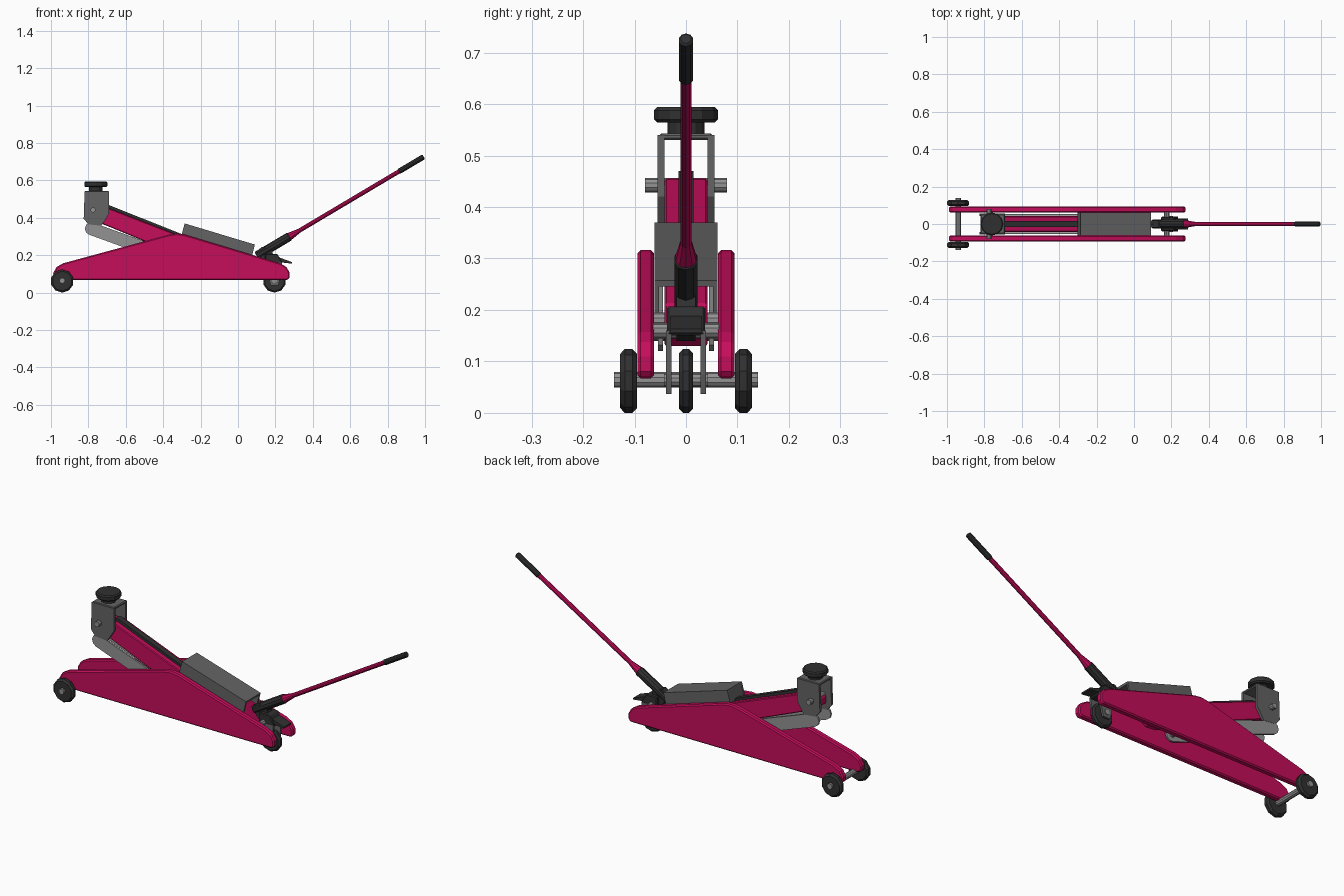
import bpy, bmesh, math
from mathutils import Vector

if "Cube" in bpy.data.objects:
    bpy.data.objects.remove(bpy.data.objects["Cube"])


def material(name, rgb):
    m = bpy.data.materials.new(name)
    m.diffuse_color = (*rgb, 1)
    m.use_nodes = True
    m.node_tree.nodes["Principled BSDF"].inputs["Base Color"].default_value = m.diffuse_color
    return m


MAGENTA = material("magenta paint", (0.56, 0.004, 0.105))
DARK = material("dark rubber", (0.03, 0.03, 0.03))
GREY = material("mid grey steel", (0.125, 0.125, 0.125))
LIGHT = material("light grey steel", (0.29, 0.29, 0.29))


def finish(bm, name, mat, bevel=0.0):
    bmesh.ops.recalc_face_normals(bm, faces=bm.faces)
    me = bpy.data.meshes.new(name)
    bm.to_mesh(me)
    bm.free()
    me.materials.append(mat)
    ob = bpy.data.objects.new(name, me)
    bpy.context.collection.objects.link(ob)
    if bevel:
        b = ob.modifiers.new("bevel", "BEVEL")
        b.width = bevel
        b.segments = 1
        b.limit_method = "ANGLE"
        b.angle_limit = math.radians(50)
    return ob


def prism(name, pts, y0, y1, mat, bevel=0.0):
    """Extrude a side (x, z) profile from y0 to y1."""
    bm = bmesh.new()
    f = bm.faces.new([bm.verts.new((x, y0, z)) for x, z in pts])
    new = bmesh.ops.extrude_face_region(bm, geom=[f])["geom"]
    bmesh.ops.translate(bm, vec=(0, y1 - y0, 0),
                        verts=[v for v in new if isinstance(v, bmesh.types.BMVert)])
    return finish(bm, name, mat, bevel)


def pair(name, pts, y0, y1, mat, bevel=0.0):
    for side, s in (("right", -1), ("left", 1)):
        prism(f"{name}_{side}", pts, s * y0, s * y1, mat, bevel)


def rod(name, a, b, r, mat, r2=None, sides=10, bevel=0.0):
    """Cylinder or cone from point a to point b."""
    a, b = Vector(a), Vector(b)
    d = b - a
    bm = bmesh.new()
    bmesh.ops.create_cone(bm, cap_ends=True, segments=sides, radius1=r,
                          radius2=r if r2 is None else r2, depth=d.length)
    bm.transform(d.to_track_quat("Z", "Y").to_matrix().to_4x4())
    bmesh.ops.translate(bm, vec=(a + b) / 2, verts=bm.verts)
    return finish(bm, name, mat, bevel)


def cross(name, x, z, half, r, mat=LIGHT):
    return rod(name, (x, -half, z), (x, half, z), r, mat)


def bar(a, b, w, n=5):
    """Round-ended bar outline between two (x, z) points."""
    ang = math.atan2(b[1] - a[1], b[0] - a[0])
    pts = []
    for c, start in ((b, ang - math.pi / 2), (a, ang + math.pi / 2)):
        for i in range(n + 1):
            t = start + math.pi * i / n
            pts.append((c[0] + w * math.cos(t), c[1] + w * math.sin(t)))
    return pts


# Side frame plates
frame = [(-0.965, 0.067), (0.265, 0.067), (0.275, 0.08), (0.275, 0.11),
         (0.258, 0.138), (0.225, 0.157), (-0.29, 0.312), (-0.33, 0.316),
         (-0.37, 0.31), (-0.935, 0.157), (-0.97, 0.137), (-0.988, 0.105),
         (-0.985, 0.08)]
pair("side_plate", frame, 0.062, 0.094, MAGENTA, 0.006)

# Front wheels and axle
cross("front_axle", -0.94, 0.064, 0.14, 0.015)
for side, s in (("right", -1), ("left", 1)):
    rod(f"front_wheel_{side}", (-0.94, s * 0.095, 0.062),
        (-0.94, s * 0.128, 0.062), 0.062, DARK, bevel=0.009)

# Rear caster with fork and foot pedal
rod("rear_wheel", (0.195, -0.014, 0.062), (0.195, 0.014, 0.062), 0.062,
    DARK, bevel=0.008)
cross("rear_axle", 0.195, 0.064, 0.043, 0.013)
pair("caster_fork", [(0.175, 0.037), (0.215, 0.037), (0.225, 0.075),
                     (0.235, 0.16), (0.15, 0.16), (0.165, 0.075)],
     0.028, 0.039, GREY)
prism("caster_top", [(0.145, 0.15), (0.235, 0.15), (0.235, 0.165),
                     (0.21, 0.207), (0.145, 0.207)], -0.037, 0.037, DARK, 0.004)
prism("foot_pedal", [(0.2, 0.165), (0.29, 0.155), (0.29, 0.163),
                     (0.21, 0.192)], -0.03, 0.03, DARK)
cross("rear_cross_pin", 0.175, 0.16, 0.064, 0.015)

# Lifting arm with dark top rail
prism("lift_arm", [(-0.795, 0.40), (-0.72, 0.365), (-0.16, 0.135),
                   (-0.10, 0.13), (-0.06, 0.16), (-0.07, 0.212),
                   (-0.30, 0.30), (-0.695, 0.453), (-0.765, 0.455),
                   (-0.795, 0.44)], -0.042, 0.042, MAGENTA, 0.004)
prism("arm_rail", [(-0.71, 0.455), (-0.28, 0.285), (-0.275, 0.303),
                   (-0.695, 0.47), (-0.71, 0.47)], -0.015, 0.015, DARK)
cross("arm_pivot_pin", -0.12, 0.18, 0.064, 0.015)

# Parallel links
pair("parallel_link", bar((-0.785, 0.342), (-0.265, 0.153), 0.034),
     0.045, 0.0545, LIGHT)
cross("link_pivot_pin", -0.265, 0.153, 0.064, 0.013)

# Saddle bracket: two cheeks and a top plate
cheek = [(-0.82, 0.54), (-0.69, 0.54), (-0.69, 0.42), (-0.73, 0.358),
         (-0.80, 0.365), (-0.825, 0.395)]
pair("saddle_bracket_cheek", cheek, 0.042, 0.0555, GREY)
prism("saddle_bracket_top", [(-0.82, 0.53), (-0.69, 0.53), (-0.69, 0.543),
                             (-0.82, 0.543)], -0.052, 0.052, GREY, 0.004)
cross("saddle_pin", -0.775, 0.442, 0.08, 0.014)

# Saddle
rod("saddle_neck", (-0.76, 0, 0.54), (-0.76, 0, 0.57), 0.036, DARK, sides=12)
rod("saddle_pad", (-0.76, 0, 0.564), (-0.76, 0, 0.594), 0.062, DARK,
    sides=12, bevel=0.006)

# Sloping cover over the hydraulic unit: top sheet and side skirts
prism("cover_top", [(-0.285, 0.37), (0.09, 0.257), (0.087, 0.246),
                    (-0.288, 0.358)], -0.0615, 0.0615, GREY)
pair("cover_skirt", [(-0.285, 0.37), (0.09, 0.257), (0.075, 0.195),
                     (-0.302, 0.308)], 0.052, 0.0615, GREY)
prism("cover_front", [(-0.285, 0.368), (-0.275, 0.365), (-0.291, 0.30),
                      (-0.301, 0.303)], -0.06, 0.06, GREY)


# Handle along one sloping axis
def at(x):
    return (x, 0, 0.315 + 0.594 * (x - 0.3))


rod("handle_socket", at(0.10), at(0.275), 0.024, DARK, bevel=0.003)
rod("handle_ferrule", at(0.265), at(0.325), 0.023, MAGENTA, r2=0.012)
rod("handle_rod", at(0.30), at(0.87), 0.0115, MAGENTA)
rod("handle_grip", at(0.86), at(0.993), 0.0145, DARK, bevel=0.004)
prism("socket_yoke", [(0.09, 0.215), (0.13, 0.245), (0.18, 0.235),
                      (0.20, 0.15), (0.15, 0.14)], -0.018, 0.018, DARK)
